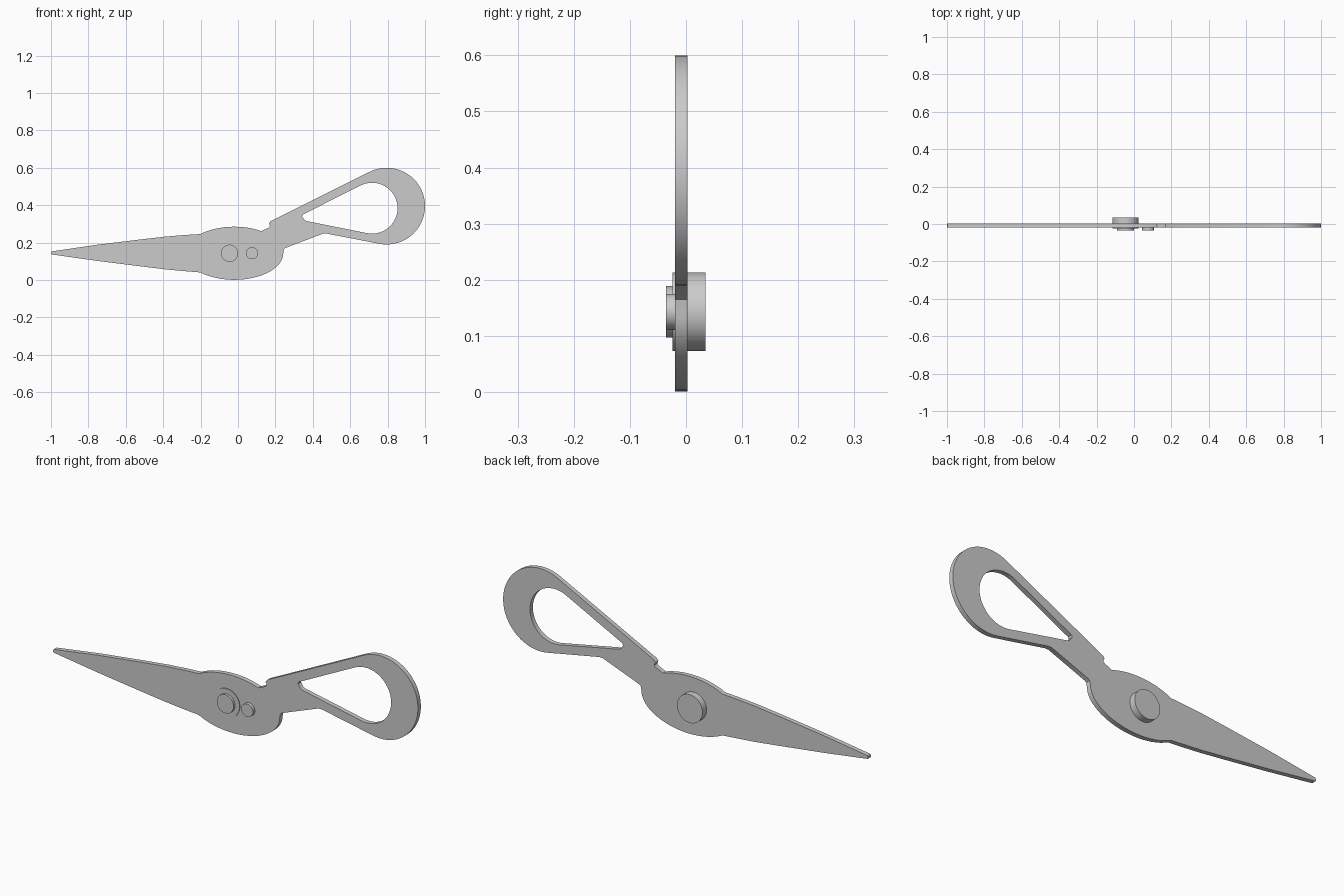
import bpy
from math import sin, cos, radians, pi

if "Cube" in bpy.data.objects:
    bpy.data.objects.remove(bpy.data.objects["Cube"])


def arc(cx, cz, rx, rz, a0, a1, n=24):
    """Points along an elliptical arc, angles in degrees."""
    angles = [radians(a0 + (a1 - a0) * i / n) for i in range(n + 1)]
    return [(cx + rx * cos(a), cz + rz * sin(a)) for a in angles]


def plate(name, loops, y0, y1):
    """Flat plate in the xz plane; loops after the first are holes."""
    curve = bpy.data.curves.new(name, 'CURVE')
    curve.dimensions = '2D'
    curve.fill_mode = 'BOTH'
    curve.extrude = (y1 - y0) / 2
    for loop in loops:
        spline = curve.splines.new('POLY')
        spline.points.add(len(loop) - 1)
        for point, (x, z) in zip(spline.points, loop):
            point.co = (x, z, 0, 1)
        spline.use_cyclic_u = True
    obj = bpy.data.objects.new(name, curve)
    bpy.context.collection.objects.link(obj)
    obj.rotation_euler.x = pi / 2
    obj.location.y = (y0 + y1) / 2
    bpy.ops.object.select_all(action='DESELECT')
    obj.select_set(True)
    bpy.context.view_layer.objects.active = obj
    bpy.ops.object.convert(target='MESH')
    bpy.ops.object.shade_smooth_by_angle(angle=radians(30))


def disc(name, x, z, r, y0, y1):
    """Round pin lying along y."""
    bpy.ops.mesh.primitive_cylinder_add(
        vertices=48, radius=r, depth=y1 - y0,
        location=(x, (y0 + y1) / 2, z), rotation=(pi / 2, 0, 0))
    bpy.context.object.name = name
    bpy.ops.object.shade_smooth_by_angle(angle=radians(30))


# Blade, oval hub and looped handle in one outline
HUB = (-0.02, 0.143, 0.262, 0.142)
blade_top = [(-0.998, 0.137), (-1, 0.145), (-0.996, 0.153), (-0.75, 0.189),
             (-0.52, 0.217), (-0.38, 0.233), (-0.28, 0.241)]
neck_top = [(0.165, 0.28), (0.172, 0.288), (0.165, 0.303), (0.175, 0.315)]
neck_bottom = [(0.475, 0.248), (0.455, 0.248), (0.255, 0.172), (0.246, 0.165)]
blade_bottom = [(-0.28, 0.047), (-0.38, 0.056), (-0.52, 0.073), (-0.75, 0.102)]
outline = (blade_top + arc(*HUB, 133.8, 56.6) + neck_top
           + arc(0.795, 0.395, 0.205, 0.205, 117, -102, 40) + neck_bottom
           + arc(*HUB, 0, -133.8) + blade_bottom)

# Finger hole
finger_hole = (arc(0.717, 0.384, 0.136, 0.136, 117, -102, 36)
               + [(0.368, 0.315), (0.355, 0.322), (0.343, 0.34), (0.346, 0.35)])

plate("scissor_half", [outline, finger_hole], -0.02, 0.003)

# Pivot and stop pin
disc("pivot_barrel", -0.045, 0.143, 0.07, -0.024, 0.035)
disc("pivot_cap", -0.045, 0.143, 0.046, -0.036, -0.02)
disc("stop_pin", 0.075, 0.143, 0.032, -0.036, -0.015)
